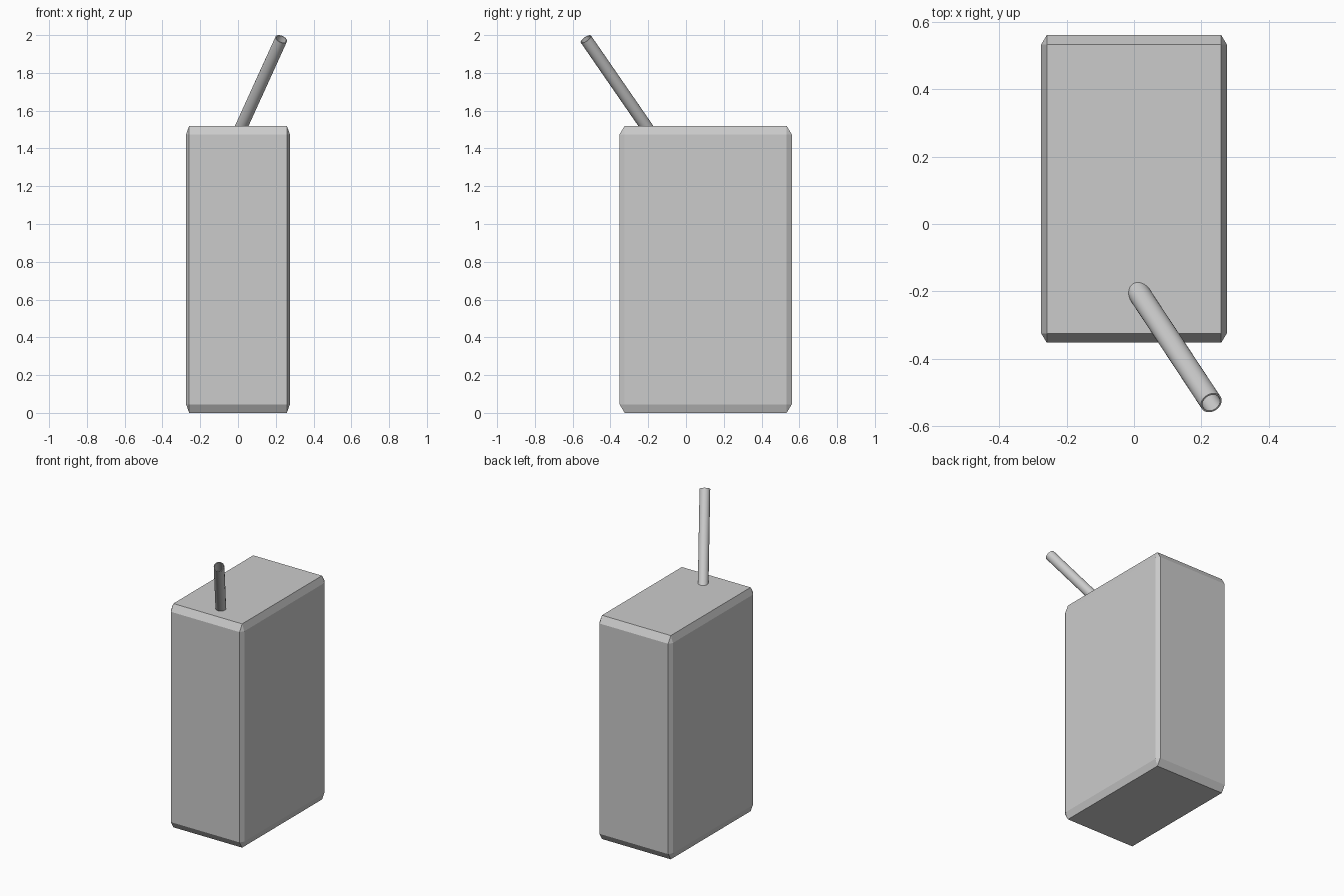
import bpy
from mathutils import Vector

if "Cube" in bpy.data.objects:
    bpy.data.objects.remove(bpy.data.objects["Cube"])

# Carton: chamfered unit cube, stretched so the chamfers scale with each axis
bpy.ops.mesh.primitive_cube_add(size=1)
carton = bpy.context.object
carton.name = "drink_carton"
bevel = carton.modifiers.new("chamfer", 'BEVEL')
bevel.width = 0.03
bevel.segments = 1
bpy.ops.object.modifier_apply(modifier="chamfer")
carton.location = (0, 0.104, 0.76)
carton.scale = (0.55, 0.912, 1.52)
bpy.ops.object.transform_apply(location=True, rotation=True, scale=True)

# Straw: thin open tube leaning out of the top toward the front right
tip = Vector((0.229, -0.530, 1.979))
slope = Vector((0.455, -0.69, 1.0))
base = tip - slope * 0.51
axis = tip - base
bpy.ops.mesh.primitive_cylinder_add(
    vertices=32, radius=0.033, depth=axis.length, end_fill_type='NOTHING',
    location=(tip + base) / 2, rotation=axis.to_track_quat('Z', 'Y').to_euler())
straw = bpy.context.object
straw.name = "straw"
wall = straw.modifiers.new("wall", 'SOLIDIFY')
wall.thickness = 0.005
wall.offset = -1
bpy.ops.object.modifier_apply(modifier="wall")
bpy.ops.object.shade_smooth_by_angle()
